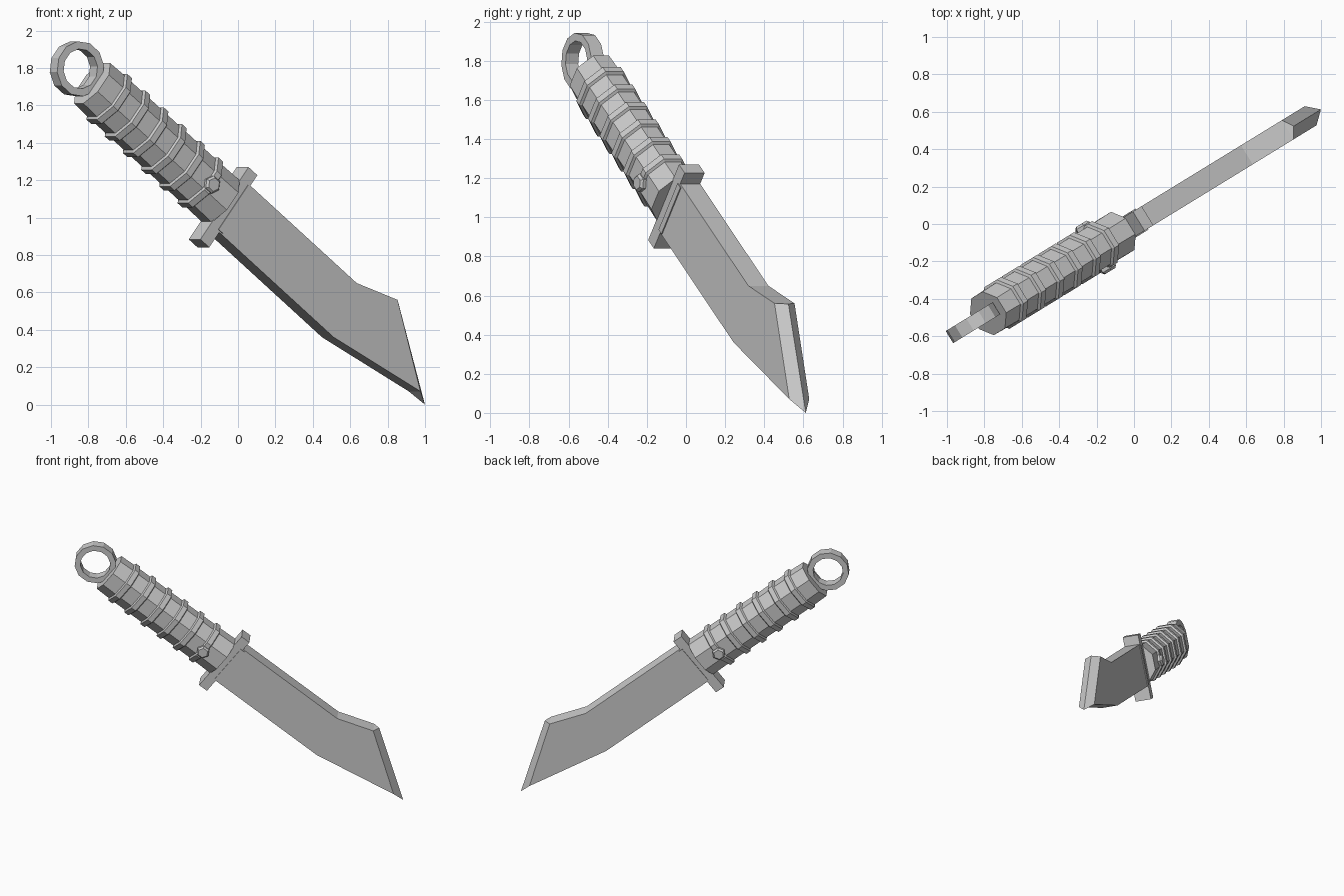
import bpy, bmesh
from math import radians, cos, sin, pi, tau
from mathutils import Matrix, Vector

if "Cube" in bpy.data.objects:
    bpy.data.objects.remove(bpy.data.objects["Cube"])

# Knife frame: local x runs along the blade, y towards the spine, z out of the front face
yaw, dip = radians(31.5), radians(38)
u = Vector((cos(yaw), sin(yaw), 0))
up = Vector((0, 0, 1))
A = u * cos(dip) - up * sin(dip)
B = u * sin(dip) + up * cos(dip)
N = A.cross(B)
FRAME = Matrix.Translation((-0.08, -0.049, 1.055)) @ Matrix((A, B, N)).transposed().to_4x4()


def make(name, verts, faces):
    bm = bmesh.new()
    vs = [bm.verts.new(v) for v in verts]
    for f in faces:
        bm.faces.new([vs[i] for i in f])
    bmesh.ops.recalc_face_normals(bm, faces=bm.faces)
    me = bpy.data.meshes.new(name)
    bm.to_mesh(me)
    bm.free()
    ob = bpy.data.objects.new(name, me)
    bpy.context.collection.objects.link(ob)
    ob.matrix_world = FRAME
    return ob


def loft(name, rings, closed=False):
    """Skin equal-length rings; cap both ends, or join last to first if closed."""
    n, m = len(rings[0]), len(rings)
    faces = []
    for r in range(m if closed else m - 1):
        s = (r + 1) % m
        faces += [(r * n + i, r * n + (i + 1) % n, s * n + (i + 1) % n, s * n + i) for i in range(n)]
    if not closed:
        faces += [tuple(range(n)), tuple(range((m - 1) * n, m * n))]
    return make(name, [p for ring in rings for p in ring], faces)


def box(name, x0, x1, y0, y1, h):
    return loft(name, [[(x, y0, -h), (x, y1, -h), (x, y1, h), (x, y0, h)] for x in (x0, x1)])


# Blade: flat sides, angled tip ground to a centre edge
side = [(0.03, -0.143), (0.946, -0.143), (1.553, -0.036), (1.138, 0.261), (0.881, 0.174), (0.03, 0.174)]
h, n = 0.06, len(side)
verts = [(x, y, z) for z in (h, -h) for x, y in side] + [(1.647, -0.052, 0), (1.17, 0.282, 0)]
faces = [tuple(range(n)), tuple(range(n, 2 * n))]
faces += [(i, (i + 1) % n, (i + 1) % n + n, i + n) for i in range(n) if i != 2]
faces += [(2, 12, 13, 3), (8, 12, 13, 9), (2, 8, 12), (3, 9, 13)]
make("blade", verts, faces)

# Cross guard and the collar that seats the blade
box("guard", -0.035, 0.035, -0.245, 0.245, 0.06)
box("blade_collar", 0.02, 0.055, -0.135, 0.165, 0.066)


# Eight-sided grip with raised ribs
def section(x, s):
    k = s / cos(pi / 8)
    return [(x, 0.017 + 0.137 * k * cos(tau * (i + .5) / 8), 0.115 * k * sin(tau * (i + .5) / 8))
            for i in range(8)]


profile = [(-1.055, 1.0)]
for i in range(6):
    x = -0.915 + i * 0.145
    profile += [(x - 0.03, 1.02), (x - 0.022, 1.13), (x + 0.014, 1.13), (x + 0.022, 1.02)]
profile += [(-0.03, 1.04)]
loft("grip", [section(x, s) for x, s in profile])

# Six-sided studs on both faces of the grip
for label, z in (("front", 1), ("back", -1)):
    loft("stud_" + label, [[(-0.19 + r * cos(tau * i / 6), 0.005 + r * sin(tau * i / 6), z * d)
                            for i in range(6)] for r, d in ((0.048, 0.09), (0.048, 0.135), (0.036, 0.148))])

# Pommel ring
ring = []
for i in range(12):
    c, s = cos(tau * (i + .5) / 12), sin(tau * (i + .5) / 12)
    ring.append([(-1.178 + r * c, 0.019 + r * s, z)
                 for r, z in ((0.148, 0.038), (0.148, -0.038), (0.107, -0.038), (0.107, 0.038))])
loft("pommel_ring", ring, closed=True)
